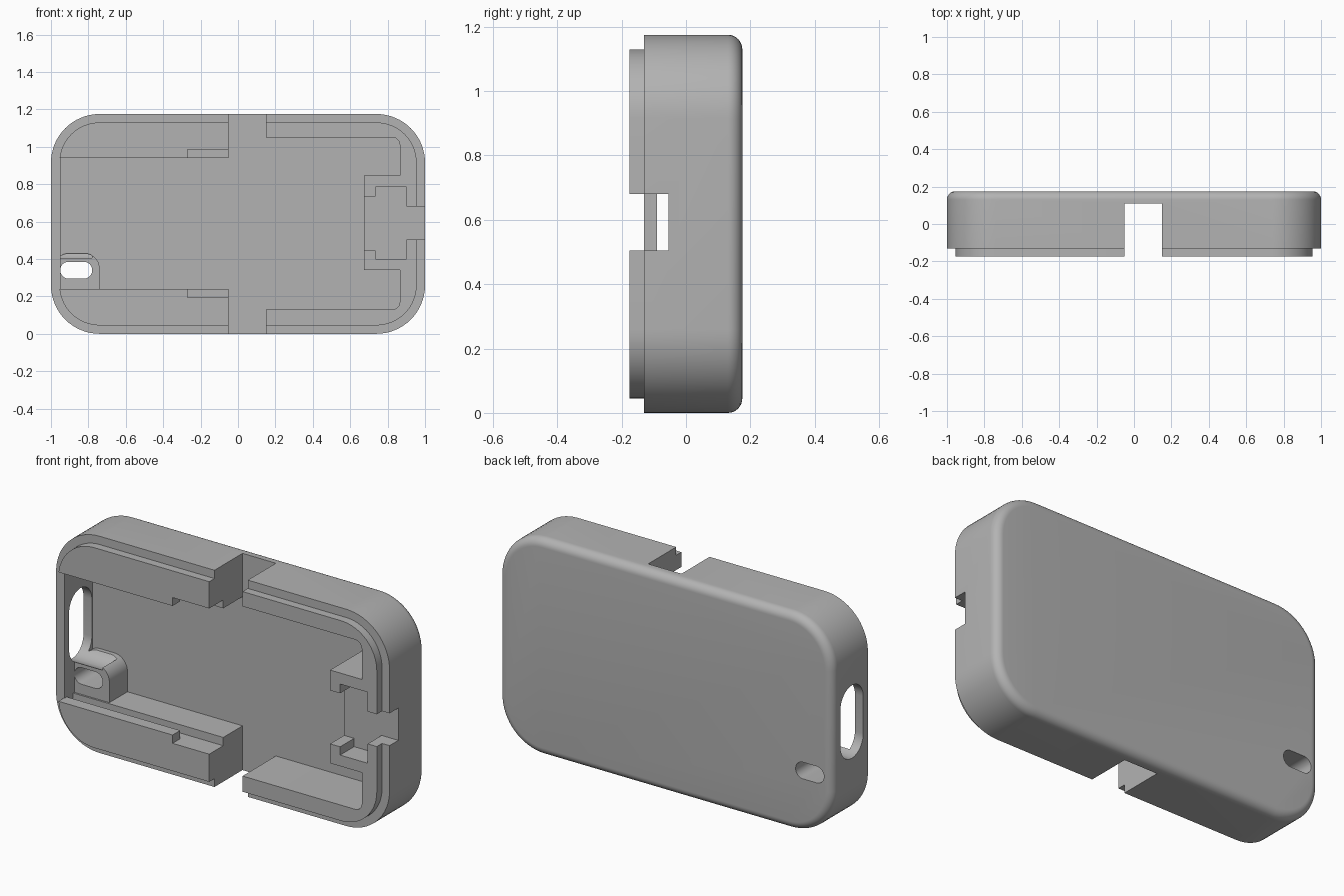
import bpy, bmesh, math
from mathutils import Vector

cube = bpy.data.objects.get("Cube")
if cube:
    bpy.data.objects.remove(cube, do_unlink=True)

grey = bpy.data.materials.new("plain grey")
grey.use_nodes = True
COLOUR = (0.45, 0.45, 0.45, 1)
grey.diffuse_color = COLOUR
grey.node_tree.nodes["Principled BSDF"].inputs["Base Color"].default_value = COLOUR

W, H, D = 1.0, 1.175, 0.175     # half width, height, half depth
FLOOR = 0.11                    # inner face of the back wall
SHELF = -0.055                  # connector floor
LIP = 0.045
OPEN = -0.4                     # cutters start in front of the case


def rounded(corners, steps=10):
    """Outline from (u, v, radius) corners, with arcs at the round ones."""
    out = []
    n = len(corners)
    for i, (u, v, r) in enumerate(corners):
        p = Vector((u, v))
        if r == 0:
            out.append(p)
            continue
        a = (Vector(corners[i - 1][:2]) - p).normalized()
        b = (Vector(corners[(i + 1) % n][:2]) - p).normalized()
        centre = p + (a + b) * r
        for k in range(steps + 1):
            t = math.pi / 2 * k / steps
            out.append(centre - b * r * math.cos(t) - a * r * math.sin(t))
    return out


def rect(u0, u1, v0, v1, r=0, steps=10):
    return rounded([(u0, v0, r), (u1, v0, r), (u1, v1, r), (u0, v1, r)], steps)


def loft(name, rings):
    """Closed solid through rings of 3D points."""
    bm = bmesh.new()
    loops = [[bm.verts.new(p) for p in ring] for ring in rings]
    for lo, hi in zip(loops, loops[1:]):
        for i in range(len(lo)):
            bm.faces.new((lo[i - 1], lo[i], hi[i], hi[i - 1]))
    bm.faces.new(loops[0])
    bm.faces.new(loops[-1])
    bmesh.ops.recalc_face_normals(bm, faces=bm.faces)
    mesh = bpy.data.meshes.new(name)
    bm.to_mesh(mesh)
    bm.free()
    mesh.materials.append(grey)
    ob = bpy.data.objects.new(name, mesh)
    bpy.context.collection.objects.link(ob)
    return ob


def prism_y(name, outline, y0, y1):
    return loft(name, [[(u, y, v) for u, v in outline] for y in (y0, y1)])


def prism_x(name, outline, x0, x1):
    return loft(name, [[(x, u, v) for u, v in outline] for x in (x0, x1)])


# Outer case: front lip, straight wall, rounded back edge
levels = [(-D, LIP), (-D + LIP, LIP), (-D + LIP, 0)]
for k in range(9):
    t = math.pi / 2 * k / 8
    levels.append((D - LIP + LIP * math.sin(t), LIP * (1 - math.cos(t))))
case = loft("case_half", [
    [(u, y, v) for u, v in rect(-W + i, W - i, i, H - i, 0.26 - i, 16)]
    for y, i in levels])


def combine(tool, operation):
    tool.hide_render = True
    mod = case.modifiers.new(tool.name, 'BOOLEAN')
    mod.operation = operation
    mod.solver = 'EXACT'
    mod.object = tool
    bpy.context.view_layer.objects.active = case
    bpy.ops.object.modifier_apply(modifier=mod.name)
    bpy.data.objects.remove(tool, do_unlink=True)


def cut(tool):
    combine(tool, 'DIFFERENCE')


# Main hollow as one outline: left bay, cross channel, right bay around the connector block
hollow = rounded([
    (-0.95, 0.24, 0), (-0.05, 0.24, 0), (-0.05, -0.1, 0), (0.15, -0.1, 0),
    (0.15, 0.13, 0), (0.865, 0.13, 0.04), (0.865, 0.34, 0), (0.675, 0.34, 0),
    (0.675, 0.845, 0), (0.865, 0.845, 0), (0.865, 1.05, 0.04), (0.15, 1.05, 0),
    (0.15, 1.3, 0), (-0.05, 1.3, 0), (-0.05, 0.94, 0), (-0.95, 0.94, 0)])
cut(prism_y("hollow", hollow, OPEN, FLOOR))

# Left wall has no lip along the bay
cut(prism_y("lip_gap", rect(-1.1, -0.94, 0.24, 0.94), OPEN, -D + LIP))

# Board groove in both left blocks, open to the front near the channel
cut(prism_y("board_groove", rect(-0.95, 0, 0.195, 0.985), -0.11, SHELF))
cut(prism_y("groove_entry", rect(-0.27, 0, 0.195, 0.985), OPEN, SHELF))

# Connector pocket with its inner opening and side outlet
pocket = rounded([(u, v, 0) for u, v in (
    (0.6, 0.445), (0.735, 0.445), (0.735, 0.4), (0.9, 0.4), (0.9, 0.505), (1.1, 0.505),
    (1.1, 0.68), (0.9, 0.68), (0.9, 0.785), (0.735, 0.785), (0.735, 0.735), (0.6, 0.735))])
cut(prism_y("connector_pocket", pocket, OPEN, SHELF))

# Boss around the strap hole
combine(prism_y("strap_boss", rounded([
    (-0.985, 0.2, 0), (-0.74, 0.2, 0), (-0.74, 0.43, 0.08), (-0.985, 0.43, 0.08)]),
    -0.045, FLOOR + 0.02), 'UNION')

# Round-ended slot through the left wall, and the strap hole through the back
cut(prism_x("side_slot", rect(-0.09, 0.105, 0.39, 0.785, 0.097), -1.1, -0.78))
cut(prism_y("strap_hole", rect(-0.95, -0.78, 0.295, 0.385, 0.044), OPEN, 0.4))

# Smooth curves, sharp edges
for ob in bpy.context.selected_objects:
    ob.select_set(False)
case.select_set(True)
bpy.context.view_layer.objects.active = case
bpy.ops.object.shade_smooth_by_angle(angle=math.radians(30))
